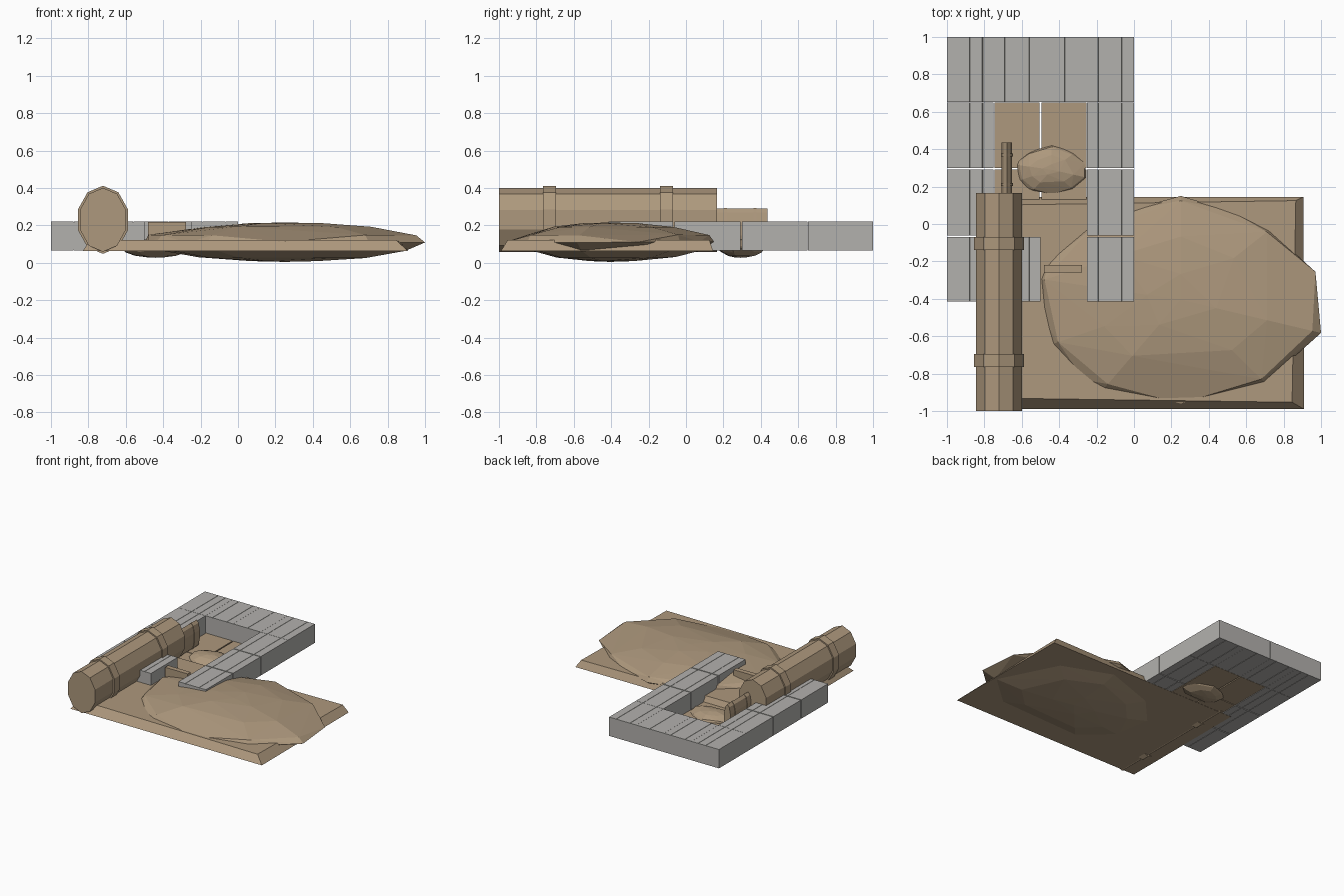
import bpy, bmesh, math, random
from mathutils import Vector

random.seed(4)
cube = bpy.data.objects.get("Cube")
if cube:
    bpy.data.objects.remove(cube)


def material(name, colour):
    m = bpy.data.materials.new(name)
    m.use_nodes = True
    m.diffuse_color = (*colour, 1)
    m.node_tree.nodes["Principled BSDF"].inputs["Base Color"].default_value = (*colour, 1)
    return m


GREY = material("stone_grey", (0.45, 0.44, 0.42))
TAN = material("earth_tan", (0.42, 0.315, 0.205))


def finish(bm, name, mat):
    bmesh.ops.recalc_face_normals(bm, faces=bm.faces)
    mesh = bpy.data.meshes.new(name)
    bm.to_mesh(mesh)
    bm.free()
    mesh.materials.append(mat)
    ob = bpy.data.objects.new(name, mesh)
    bpy.context.collection.objects.link(ob)
    return ob


def loft(bm, rings):
    """Skin closed rings of equal length and cap both ends."""
    loops = [[bm.verts.new(p) for p in ring] for ring in rings]
    n = len(loops[0])
    for a, b in zip(loops, loops[1:]):
        for i in range(n):
            j = (i + 1) % n
            bm.faces.new((a[i], a[j], b[j], b[i]))
    bm.faces.new(loops[0][::-1])
    bm.faces.new(loops[-1])


def box(name, mat, x0, x1, y0, y1, z0, z1):
    bm = bmesh.new()
    corners = [(x0, y0), (x1, y0), (x1, y1), (x0, y1)]
    loft(bm, [[(x, y, z) for x, y in corners] for z in (z0, z1)])
    return finish(bm, name, mat)


def wall_block(name, x0, y0, y1, seams, z0=0.065, z1=0.22):
    """Stone block with fine seams scored along its top and underside."""
    w, d, x1 = 0.0015, 0.004, x0 + 0.249
    top, low = [(x0, z1)], [(x0, z0)]
    for s in seams:
        for dx, dz in ((-w, 0), (0, d), (w, 0)):
            top.append((x0 + s + dx, z1 - dz))
            low.append((x0 + s + dx, z0 + dz))
    profile = low + [(x1, z0), (x1, z1)] + top[::-1]
    bm = bmesh.new()
    loft(bm, [[(x, y, z) for x, z in profile] for y in (y0, y1)])
    return finish(bm, name, GREY)


def log(name, x, z, rx, rz, y0, y1, bands, grow, sides=10):
    """Ten-sided log along y with raised bands."""
    def ring(y, g):
        return [(x + (rx + g) * math.sin(a), y, z + (rz + g) * math.cos(a))
                for a in (math.tau * i / sides for i in range(sides))]
    bm = bmesh.new()
    stations = [(y0, 0)]
    for b0, b1 in bands:
        stations += [(b0, 0), (b0, grow), (b1, grow), (b1, 0)]
    stations.append((y1, 0))
    loft(bm, [ring(y, g) for y, g in stations])
    return finish(bm, name, TAN)


# Boulder outline in unit space, seen from above
OUTLINE = [(1, -0.32), (0.96, 0.27), (0.63, 0.67), (0.35, 0.86), (0, 1),
           (-0.38, 0.86), (-0.68, 0.67), (-0.95, 0.36), (-1, 0.2), (-0.97, -0.21),
           (-0.92, -0.43), (-0.69, -0.77), (-0.55, -0.86), (0, -1), (0.6, -0.8)]
# Boulder layers: outline scale, unit height, every nth point
LAYERS = [(0.25, -0.96, 4), (0.6, -0.78, 2), (0.88, -0.42, 2), (1, 0, 1),
          (0.95, 0.36, 2), (0.62, 0.79, 2), (0.25, 0.98, 4)]


def boulder(name, centre, radius):
    bm = bmesh.new()
    pts = [(0, 0, -1), (0, 0, 1)]
    for s, h, step in LAYERS:
        for i, (x, y) in enumerate(OUTLINE[::step]):
            j = random.uniform(-0.03, 0.03)
            k = s if s == 1 else s + j
            pts.append((x * k, y * k, h + (j if abs(h) < 0.9 else 0)))
    for p in pts:
        bm.verts.new(Vector(centre) + Vector([a * b for a, b in zip(p, radius)]))
    res = bmesh.ops.convex_hull(bm, input=bm.verts[:])
    loose = [v for v in bm.verts if not v.link_faces]
    bmesh.ops.delete(bm, geom=loose, context='VERTS')
    return finish(bm, name, TAN)


# Stone wall around the courtyard
ROWS = [(-0.415, -0.069), (-0.061, 0.292), (0.299, 0.65), (0.652, 1.0)]
SEAMS = {0: (0.122, 0.19), 1: (0.06, 0.19), 2: (0.13,), 3: (0.06, 0.185)}
for r, (y0, y1) in enumerate(ROWS):
    columns = (0, 1, 2, 3) if r == 3 else (0, 1, 3) if r == 0 else (0, 3)
    for c in columns:
        wall_block(f"wall_block_{r}_{c}", -1 + 0.25 * c, y0, y1, SEAMS[c])

# Courtyard floor tiles
for r in (1, 2):
    for c, x0 in enumerate((-0.746, -0.495)):
        box(f"floor_tile_{r}_{c}", TAN, x0, x0 + 0.241, *ROWS[r], 0.065, 0.08)

# Doorway panel
box("door_panel", TAN, -0.48, -0.277, -0.26, -0.22, 0.065, 0.217)

# Ground slab with sloping edges
bm = bmesh.new()
base = [(-0.83, -0.99), (0.91, -0.99), (0.905, 0.145), (-0.83, 0.145)]
crown = [(-0.79, -0.93), (0.845, -0.953), (0.865, 0.125), (-0.79, 0.1)]
loft(bm, [[(x, y, 0.062) for x, y in base], [(x, y, 0.122) for x, y in crown]])
finish(bm, "ground_slab", TAN)

# Boulders
boulder("large_boulder", (0.25, -0.405, 0.11), (0.75, 0.555, 0.105))
boulder("small_boulder", (-0.44, 0.29, 0.077), (0.185, 0.13, 0.05))

# Logs
log("large_log", -0.722, 0.23, 0.129, 0.171, -1.0, 0.165,
    [(-0.765, -0.695), (-0.14, -0.07)], 0.011)
log("small_log", -0.68, 0.18, 0.03, 0.11, 0.155, 0.435,
    [(0.203, 0.219), (0.36, 0.376)], 0.004)
